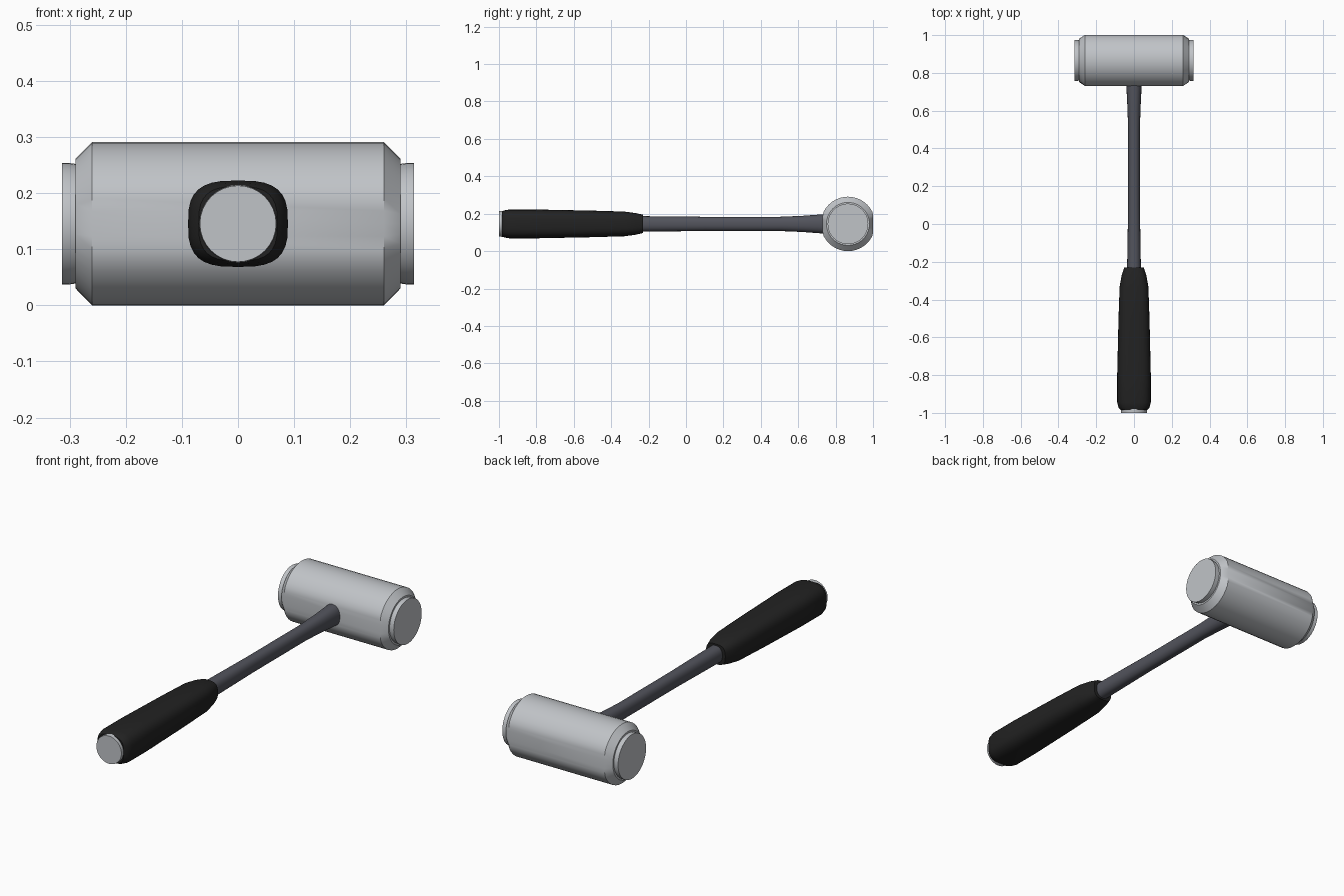
import bpy, bmesh
from math import cos, sin, pi, radians

cube = bpy.data.objects.get("Cube")
if cube:
    bpy.data.objects.remove(cube, do_unlink=True)

AXIS_Z = 0.1455   # height of the handle and head axes
HEAD_Y = 0.866    # head axis position along the handle


def material(name, colour):
    m = bpy.data.materials.new(name)
    m.use_nodes = True
    m.diffuse_color = (*colour, 1)
    bsdf = next(n for n in m.node_tree.nodes if n.type == 'BSDF_PRINCIPLED')
    bsdf.inputs["Base Color"].default_value = (*colour, 1)
    return m


steel = material("light steel", (0.53, 0.55, 0.575))
slate = material("dark slate", (0.085, 0.088, 0.108))
rubber = material("black rubber", (0.016, 0.016, 0.016))


def section(a, b, n, sides):
    """Rounded cross-section with half sizes a, b and squareness n."""
    def bend(v):
        return abs(v) ** (2 / n) * (1 if v >= 0 else -1)
    angles = [2 * pi * i / sides for i in range(sides)]
    return [(a * bend(cos(t)), b * bend(sin(t))) for t in angles]


def loft(name, rings, mat, angle=35):
    """Skin a list of rings of points and cap both ends."""
    bm = bmesh.new()
    loops = [[bm.verts.new(p) for p in ring] for ring in rings]
    for r, s in zip(loops, loops[1:]):
        for i in range(len(r)):
            j = (i + 1) % len(r)
            bm.faces.new((r[i], r[j], s[j], s[i]))
    bm.faces.new(loops[0])
    bm.faces.new(loops[-1])
    bmesh.ops.recalc_face_normals(bm, faces=bm.faces)
    mesh = bpy.data.meshes.new(name)
    bm.to_mesh(mesh)
    bm.free()
    obj = bpy.data.objects.new(name, mesh)
    bpy.context.collection.objects.link(obj)
    mesh.materials.append(mat)
    bpy.ops.object.select_all(action='DESELECT')
    obj.select_set(True)
    bpy.context.view_layer.objects.active = obj
    bpy.ops.object.shade_smooth_by_angle(angle=radians(angle))
    return obj


def along_y(name, profile, n, mat, sides=32):
    rings = [[(x, y, AXIS_Z + z) for x, z in section(a, b, n, sides)]
             for y, a, b in profile]
    return loft(name, rings, mat)


def along_x(name, profile, mat, flat=1, sides=40):
    """Round part on the head axis, slightly flattened front and back."""
    rings = [[(x, HEAD_Y + max(-flat, min(flat, y)), AXIS_Z + z)
              for y, z in section(r, r, 2, sides)] for x, r in profile]
    return loft(name, rings, mat)


# Head with chamfered ends
along_x("head", [(-0.29, 0.115), (-0.26, 0.1455),
                 (0.26, 0.1455), (0.29, 0.115)], steel, flat=0.135)

# Striking faces
for side, name in ((1, "left_striking_face"), (-1, "right_striking_face")):
    along_x(name, [(side * 0.28, 0.105), (side * 0.302, 0.1085),
                   (side * 0.314, 0.1085)], steel)

# Shaft, flaring into the head
along_y("shaft", [(-0.3, 0.037, 0.043), (-0.2, 0.036, 0.041),
                  (0.1, 0.031, 0.038), (0.5, 0.031, 0.038),
                  (0.62, 0.035, 0.043), (0.74, 0.041, 0.052),
                  (0.85, 0.041, 0.052)], 2.3, slate)

# Squarish grip, tapering toward the shaft
along_y("grip", [(-0.985, 0.07, 0.066), (-0.972, 0.082, 0.072),
                 (-0.945, 0.089, 0.077), (-0.8, 0.089, 0.077),
                 (-0.5, 0.082, 0.071), (-0.33, 0.076, 0.066),
                 (-0.27, 0.065, 0.058), (-0.23, 0.052, 0.049)], 3, rubber)

# Round plug in the grip end
along_y("end_plug", [(-1, 0.068, 0.068), (-0.96, 0.07, 0.07)], 2, steel)
